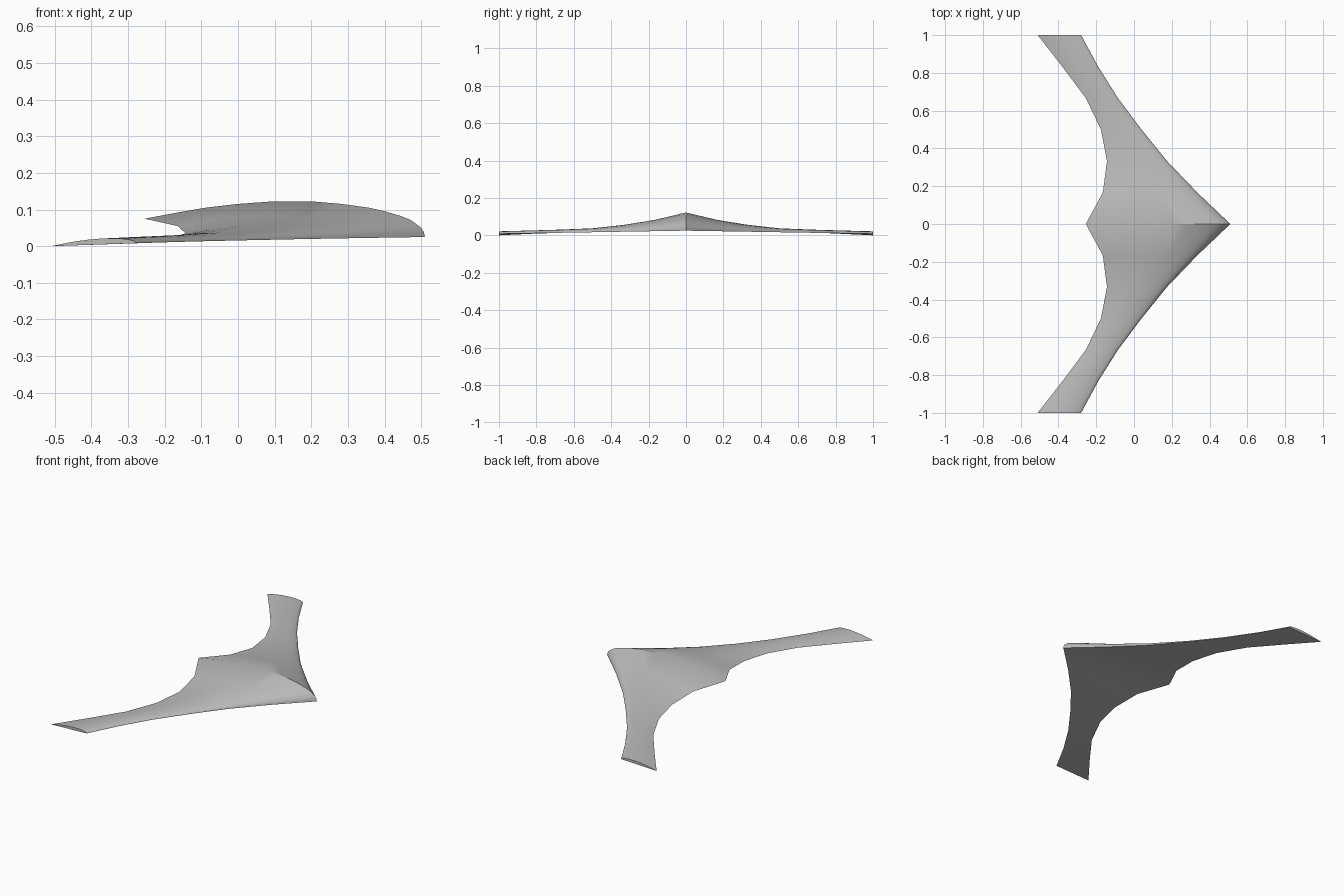
import bpy, bmesh, math

cube = bpy.data.objects.get("Cube")
if cube:
    bpy.data.objects.remove(cube, do_unlink=True)

grey = bpy.data.materials.new("plain grey")
grey.use_nodes = True
colour = (0.5, 0.5, 0.5, 1)
grey.diffuse_color = colour
grey.node_tree.nodes["Principled BSDF"].inputs["Base Color"].default_value = colour

# Half-span stations: leading x, trailing x, trailing z, thickness
STATIONS = [
    (0.51, -0.255, 0.075, 0.077),
    (0.335, -0.165, 0.055, 0.047),
    (0.175, -0.143, 0.035, 0.030),
    (0.04, -0.175, 0.025, 0.0175),
    (-0.085, -0.255, 0.016, 0.016),
    (-0.19, -0.38, 0.008, 0.016),
    (-0.28, -0.51, 0.0, 0.016),
]
# Flat-bottomed aerofoil: chord fraction, share of the full thickness
AEROFOIL = [(0, 0), (0.004, 0.18), (0.013, 0.32), (0.05, 0.57), (0.09, 0.7),
            (0.144, 0.82), (0.2, 0.91), (0.3, 0.98), (0.4, 1), (0.55, 0.9),
            (0.67, 0.735), (0.78, 0.535), (0.87, 0.325), (0.94, 0.15), (1, 0)]


def section(bm, i):
    """One closed rib; the flat underside joins its two ends."""
    lead, trail, trail_z, thick = STATIONS[abs(i)]
    lead_z = 0.025 - 0.017 * abs(i) / 6
    return [bm.verts.new((lead + (trail - lead) * t, i / 6,
                          lead_z + (trail_z - lead_z) * t + thick * f))
            for t, f in AEROFOIL]


# Loft the ribs from tip to tip
bm = bmesh.new()
ribs = [section(bm, i) for i in range(-6, 7)]
for a, b in zip(ribs, ribs[1:]):
    for k in range(len(a)):
        n = (k + 1) % len(a)
        bm.faces.new((a[k], a[n], b[n], b[k]))
# Wing tip caps
bm.faces.new(ribs[0])
bm.faces.new(ribs[-1])
bmesh.ops.recalc_face_normals(bm, faces=bm.faces)

mesh = bpy.data.meshes.new("flying_wing")
bm.to_mesh(mesh)
bm.free()
mesh.materials.append(grey)
wing = bpy.data.objects.new("flying_wing", mesh)
bpy.context.collection.objects.link(wing)

# Smooth skin with crisp edges
bpy.ops.object.select_all(action="DESELECT")
wing.select_set(True)
bpy.context.view_layer.objects.active = wing
bpy.ops.object.shade_smooth_by_angle(angle=math.radians(30))
